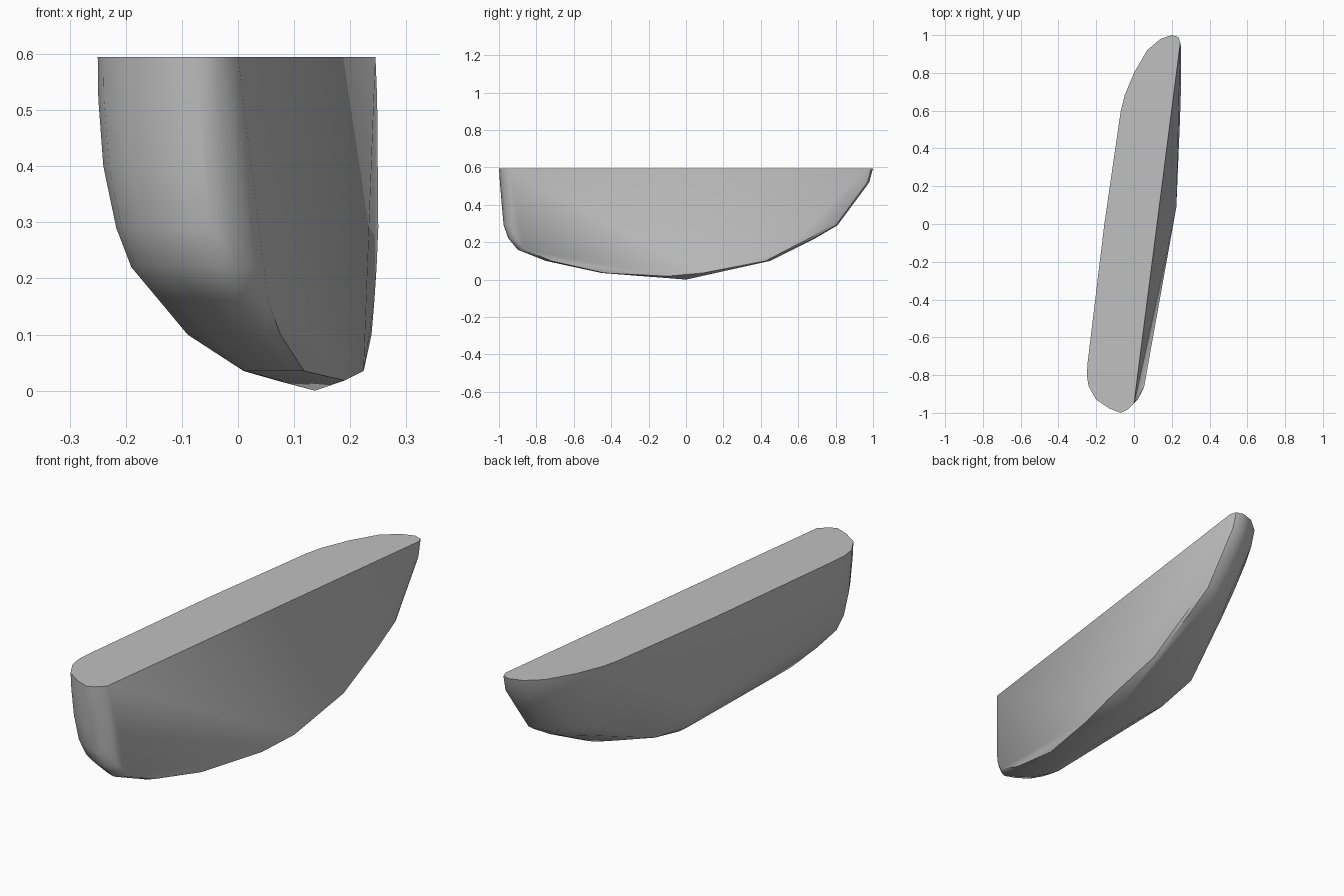
import bpy, bmesh, math

cube = bpy.data.objects.get("Cube")
if cube:
    bpy.data.objects.remove(cube)

stone = bpy.data.materials.new("stone grey")
stone.use_nodes = True
stone.diffuse_color = (0.53, 0.53, 0.53, 1)
stone.node_tree.nodes["Principled BSDF"].inputs["Base Color"].default_value = (0.53, 0.53, 0.53, 1)

# Flat top outline, one straight edge along +x, rounded elsewhere
OUTLINE = [(0, -.95), (.245, .96), (.235, .99), (.2, 1), (.14, .98), (.07, .92),
           (0, .8), (-.05, .68), (-.07, .6), (-.157, 0), (-.245, -.73), (-.25, -.8),
           (-.24, -.86), (-.2, -.93), (-.13, -.977), (-.07, -1), (-.035, -.983)]

# Height with the left, right, front and back limits of the body there
LEVELS = [(.595, -.25, .245, -1, 1), (.52, -.249, .248, -.995, .98),
          (.4, -.24, .25, -.985, .89), (.29, -.217, .25, -.975, .81),
          (.22, -.19, .247, -.95, .69), (.16, -.14, .243, -.9, .57),
          (.1, -.09, .238, -.75, .45), (.035, .01, .224, -.45, .1)]

# Fuller lower side along -x, and the points of the keel
BILGE = [(-.175, -.3, .22), (-.13, .1, .22), (-.134, -.3, .16), (-.11, .1, .16),
         (-.085, -.3, .1), (-.075, .1, .1), (-.065, .32, .135), (0, .05, .043)]
KEEL = [(.137, 0, 0), (.19, -.1, .018), (.08, -.05, .015)]


def fit(value, low, high, new_low, new_high):
    return new_low + (value - low) / (high - low) * (new_high - new_low)


# Shrinking rings, bilge and keel wrapped in one convex skin
bm = bmesh.new()
for z, left, right, front, back in LEVELS:
    for x, y in OUTLINE:
        bm.verts.new((fit(x, -.25, .245, left, right), fit(y, -1, 1, front, back), z))
for point in BILGE + KEEL:
    bm.verts.new(point)
hull = bmesh.ops.convex_hull(bm, input=bm.verts)
loose = [v for v in bm.verts if not v.link_faces]
bmesh.ops.delete(bm, geom=loose, context='VERTS')
bmesh.ops.dissolve_limit(bm, angle_limit=math.radians(1.5), verts=bm.verts, edges=bm.edges)
bmesh.ops.recalc_face_normals(bm, faces=bm.faces)

mesh = bpy.data.meshes.new("hull_body")
bm.to_mesh(mesh)
bm.free()
mesh.materials.append(stone)
body = bpy.data.objects.new("hull_body", mesh)
bpy.context.collection.objects.link(body)

# Smooth sides, crisp rim
bpy.ops.object.select_all(action='DESELECT')
body.select_set(True)
bpy.context.view_layer.objects.active = body
bpy.ops.object.shade_smooth_by_angle(angle=math.radians(40))
